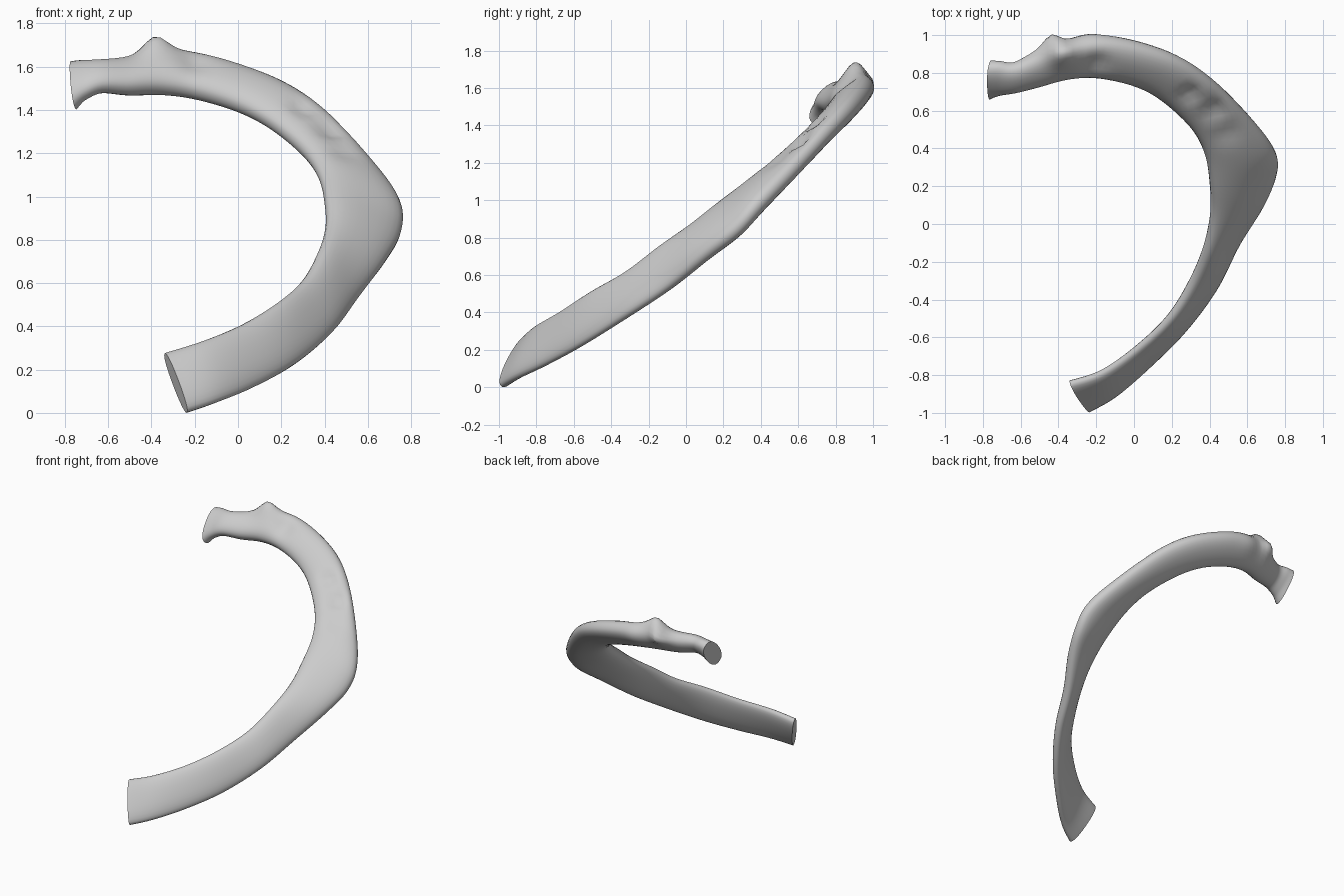
import bpy, bmesh, math
from mathutils import Vector

if "Cube" in bpy.data.objects:
    bpy.data.objects.remove(bpy.data.objects["Cube"])

# Stations along the bone: inner edge xyz, outer edge xyz, half thickness
STATIONS = [
    (-.340, -.84, .275, -.235, -.985, .005, .045),
    (-.17, -.785, .33, -.10, -.905, .05, .043),
    (.02, -.655, .41, .07, -.755, .12, .042),
    (.19, -.495, .515, .26, -.56, .225, .045),
    (.305, -.31, .62, .43, -.33, .37, .050),
    (.38, -.13, .755, .55, -.09, .53, .055),
    (.41, .05, .87, .68, .11, .70, .065),
    (.405, .20, .98, .75, .27, .83, .070),
    (.375, .37, 1.10, .745, .39, .97, .070),
    (.30, .51, 1.21, .62, .56, 1.15, .065),
    (.15, .655, 1.33, .41, .765, 1.38, .065),
    (0, .74, 1.41, .20, .895, 1.52, .070),
    (-.19, .785, 1.47, -.08, .975, 1.62, .075),
    (-.35, .785, 1.49, -.29, .965, 1.66, .078),
    (-.50, .74, 1.49, -.49, .91, 1.63, .070),
    (-.63, .705, 1.495, -.63, .845, 1.62, .058),
    (-.71, .69, 1.46, -.715, .85, 1.62, .058),
    (-.755, .675, 1.415, -.767, .85, 1.615, .066),
]
# Local swellings and hollows: centre, push, radius
BUMPS = [
    ((-.39, .91, 1.70), (0, 0, .085), .075),      # tubercle crest
    ((-.45, .97, 1.62), (0, .075, .01), .06),     # tubercle back
    ((-.25, .97, 1.58), (0, .015, 0), .08),
    ((.42, .60, 1.32), (.01, .02, -.035), .06),   # groove on upper face
    ((.30, .68, 1.42), (0, .02, -.025), .05),
    ((.50, .46, 1.25), (0, .01, -.02), .07),
    ((-.20, .85, 1.62), (0, .02, -.015), .07),
]
SUB, SIDES = 6, 28


def spline(i, t):
    """Catmull-Rom blend of all station values."""
    n = len(STATIONS) - 1
    rows = [STATIONS[min(max(i + k, 0), n)] for k in (-1, 0, 1, 2)]
    return [.5 * (2 * b + (c - a) * t + (2 * a - 5 * b + 4 * c - d) * t * t
                  + (3 * b - a - 3 * c + d) * t ** 3) for a, b, c, d in zip(*rows)]


def power(v, e):
    return math.copysign(abs(v) ** e, v)


rows = [spline(i, k / SUB) for i in range(len(STATIONS) - 1) for k in range(SUB)]
rows.append(list(STATIONS[-1]))
inner = [Vector(r[0:3]) for r in rows]
outer = [Vector(r[3:6]) for r in rows]
mid = [(a + b) / 2 for a, b in zip(inner, outer)]

# Loft rounded flat sections along the bone
bm = bmesh.new()
rings = []
for i, row in enumerate(rows):
    tangent = mid[min(i + 1, len(mid) - 1)] - mid[max(i - 1, 0)]
    half = (outer[i] - inner[i]) / 2
    normal = tangent.cross(half).normalized() * row[6]
    ring = []
    for k in range(SIDES):
        a = 2 * math.pi * k / SIDES
        p = mid[i] + half * power(math.cos(a), .9) + normal * power(math.sin(a), .85)
        shift = Vector()
        for centre, push, radius in BUMPS:
            d = (p - Vector(centre)).length / radius
            shift += Vector(push) * math.exp(-d * d)
        ring.append(bm.verts.new(p + shift))
    rings.append(ring)
for r, s in zip(rings, rings[1:]):
    for k in range(SIDES):
        n = (k + 1) % SIDES
        bm.faces.new((r[k], r[n], s[n], s[k]))

# Flat cut ends
bm.faces.new(rings[0][::-1])
bm.faces.new(rings[-1])
bmesh.ops.recalc_face_normals(bm, faces=bm.faces)

# Rest on the ground
low = min(v.co.z for v in bm.verts)
bmesh.ops.translate(bm, verts=bm.verts, vec=(0, 0, -low))

mesh = bpy.data.meshes.new("rib_bone")
bm.to_mesh(mesh)
bm.free()
rib = bpy.data.objects.new("rib_bone", mesh)
bpy.context.collection.objects.link(rib)
bpy.context.view_layer.objects.active = rib
rib.select_set(True)
bpy.ops.object.shade_smooth_by_angle(angle=math.radians(45))
